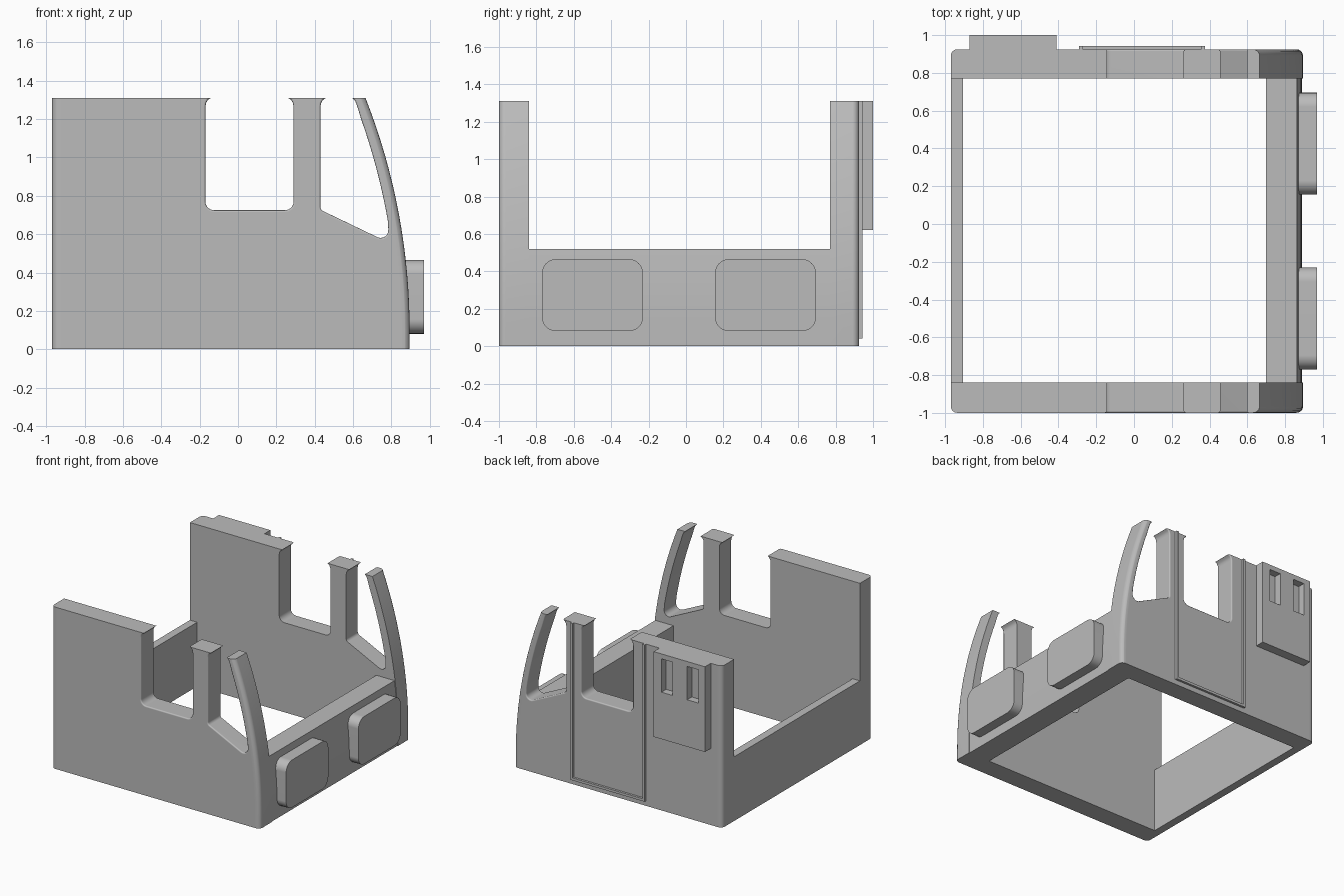
import bpy, bmesh, math
from mathutils import Vector

cube = bpy.data.objects.get("Cube")
if cube:
    bpy.data.objects.remove(cube, do_unlink=True)

grey = bpy.data.materials.new("plain grey")
grey.use_nodes = True
colour = (0.5, 0.5, 0.5, 1)
grey.diffuse_color = colour
grey.node_tree.nodes["Principled BSDF"].inputs["Base Color"].default_value = colour

TOP, SILL = 1.31, 0.52
REAR, FRONT = -0.97, 0.895
OUT_R, IN_R, IN_L, OUT_L = -1.0, -0.84, 0.77, 0.925


def nose(z, inset=0.0):
    """X of the curved front at height z."""
    rise, radius = max(0, z - 0.1), 3.3
    return FRONT - inset - radius + math.sqrt(radius ** 2 - rise ** 2)


def rounded(points, n=6):
    """Round polygon corners given as (u, v, radius)."""
    out = []
    for i, (u, v, r) in enumerate(points):
        p = Vector((u, v))
        if r == 0:
            out.append(p)
            continue
        a = (Vector(points[i - 1][:2]) - p).normalized()
        b = (Vector(points[(i + 1) % len(points)][:2]) - p).normalized()
        half = a.angle(b) / 2
        centre = p + (a + b).normalized() * r / math.sin(half)
        start = p + a * r / math.tan(half) - centre
        end = p + b * r / math.tan(half) - centre
        sweep = start.angle_signed(end)
        for k in range(n + 1):
            t = -sweep * k / n
            c, s = math.cos(t), math.sin(t)
            out.append(centre + Vector((start.x * c - start.y * s,
                                        start.x * s + start.y * c)))
    return out


def extrude(name, outline, lo, hi, axis="y", edit=None):
    """Extrude a (horizontal, z) outline along y or x."""
    bm = bmesh.new()
    place = (lambda p, d: (p[0], d, p[1])) if axis == "y" else (lambda p, d: (d, p[0], p[1]))
    face = bm.faces.new([bm.verts.new(place(p, lo)) for p in outline])
    new = bmesh.ops.extrude_face_region(bm, geom=[face])["geom"]
    step = Vector((0, hi - lo, 0) if axis == "y" else (hi - lo, 0, 0))
    bmesh.ops.translate(bm, vec=step, verts=[g for g in new if isinstance(g, bmesh.types.BMVert)])
    if edit:
        edit(bm)
    bmesh.ops.recalc_face_normals(bm, faces=bm.faces)
    mesh = bpy.data.meshes.new(name)
    bm.to_mesh(mesh)
    bm.free()
    mesh.materials.append(grey)
    ob = bpy.data.objects.new(name, mesh)
    bpy.context.collection.objects.link(ob)
    bpy.ops.object.select_all(action="DESELECT")
    ob.select_set(True)
    bpy.context.view_layer.objects.active = ob
    bpy.ops.object.shade_smooth_by_angle(angle=math.radians(30))
    normals = ob.modifiers.new("flat face normals", "WEIGHTED_NORMAL")
    normals.keep_sharp = True
    return ob


def rect(u0, u1, z0, z1):
    return [(u0, z0), (u1, z0), (u1, z1), (u0, z1)]


# Side wall outline: curved nose, quarter window, post, door window
def flare(x, side):
    return [(x, 1.265), (x + side * 0.004, 1.285), (x + side * 0.012, 1.299), (x + side * 0.027, TOP)]


steps = 16
outline = [(REAR, 0), (FRONT, 0)]
outline += [(nose(z), z) for z in (0.1 + (TOP - 0.1) * i / steps for i in range(steps + 1))]
outline += [(0.597, TOP), (0.611, 1.295), (0.621, 1.27)]
outline += [(nose(z, 0.064), z) for z in (1.2 - 0.53 * i / 9 for i in range(10))]
low = rounded([(nose(0.67, 0.064), 0.67, 0), (0.788, 0.555, 0.04), (0.43, 0.727, 0.025), (0.43, 1.26, 0)])
outline += [tuple(p) for p in low[1:-1]]
outline += flare(0.43, 1) + flare(0.29, -1)[::-1]
door = rounded([(0.29, 1.2, 0), (0.29, 0.725, 0.045), (-0.17, 0.725, 0.045), (-0.17, 1.2, 0)])
outline += [tuple(p) for p in door[1:-1]]
outline += flare(-0.17, 1) + [(REAR, TOP)]


def soften(outer):
    """Round the edges of the outer face only."""
    def edit(bm):
        def pick(hull):
            found = []
            for e in bm.edges:
                mid = (e.verts[0].co + e.verts[1].co) / 2
                if any(abs(v.co.y - outer) > 1e-4 for v in e.verts):
                    continue
                if all(v.co.z < 1e-4 for v in e.verts) or all(v.co.z > TOP - 1e-4 for v in e.verts):
                    continue
                on_hull = mid.x < REAR + 0.01 or mid.x > nose(mid.z) - 0.01
                if on_hull == hull:
                    found.append(e)
            return found
        for hull, size in ((True, 0.035), (False, 0.01)):
            bmesh.ops.bevel(bm, geom=pick(hull), offset=size, offset_type="OFFSET",
                            segments=4, profile=0.5, affect="EDGES", clamp_overlap=False)
    return edit


extrude("right_side_wall", outline, OUT_R, IN_R, edit=soften(OUT_R))
extrude("left_side_wall", outline, IN_L, OUT_L, edit=soften(OUT_L))

# Low end walls
front = [(0.70, 0), (FRONT - 0.005, 0)]
front += [(nose(z) - 0.005, z) for z in (0.1 + (SILL - 0.1) * i / 6 for i in range(7))]
extrude("front_wall", front + [(0.70, SILL)], IN_R, IN_L)
extrude("rear_wall", rect(REAR, -0.905, 0, SILL), IN_R, IN_L)

# Rounded pads on the front
for side, y0, y1 in (("right", -0.77, -0.23), ("left", 0.155, 0.695)):
    pad = [(u, v, 0.075) for u, v in rect(y0, y1, 0.08, 0.465)]
    extrude(side + "_front_pad", rounded(pad), 0.83, 0.97, axis="x")

# Raised door frame on the left side
w, x0, x1, z0 = 0.02, -0.29, 0.376, 0.04
frame = [(x0, TOP), (x0, z0), (x1, z0), (x1, TOP),
         (x1 - w, TOP), (x1 - w, z0 + w), (x0 + w, z0 + w), (x0 + w, TOP)]
extrude("door_frame", frame, OUT_L - 0.002, 0.943)

# Equipment box with two recesses
box_x0, box_x1, box_z, slot_z0, slot_z1 = -0.87, -0.41, 0.62, 1.0, 1.27
extrude("box_back", rect(box_x0, box_x1, box_z, TOP), OUT_L - 0.01, 0.94)
extrude("box_lower_panel", rect(box_x0, box_x1, box_z, slot_z0), 0.94, 1.0)
extrude("box_top_rail", rect(box_x0, box_x1, slot_z1, TOP), 0.94, 1.0)
for name, u0, u1 in (("rear", box_x0, -0.81), ("middle", -0.71, -0.58), ("front", -0.48, box_x1)):
    extrude("box_" + name + "_upright", rect(u0, u1, slot_z0, slot_z1), 0.94, 1.0)
